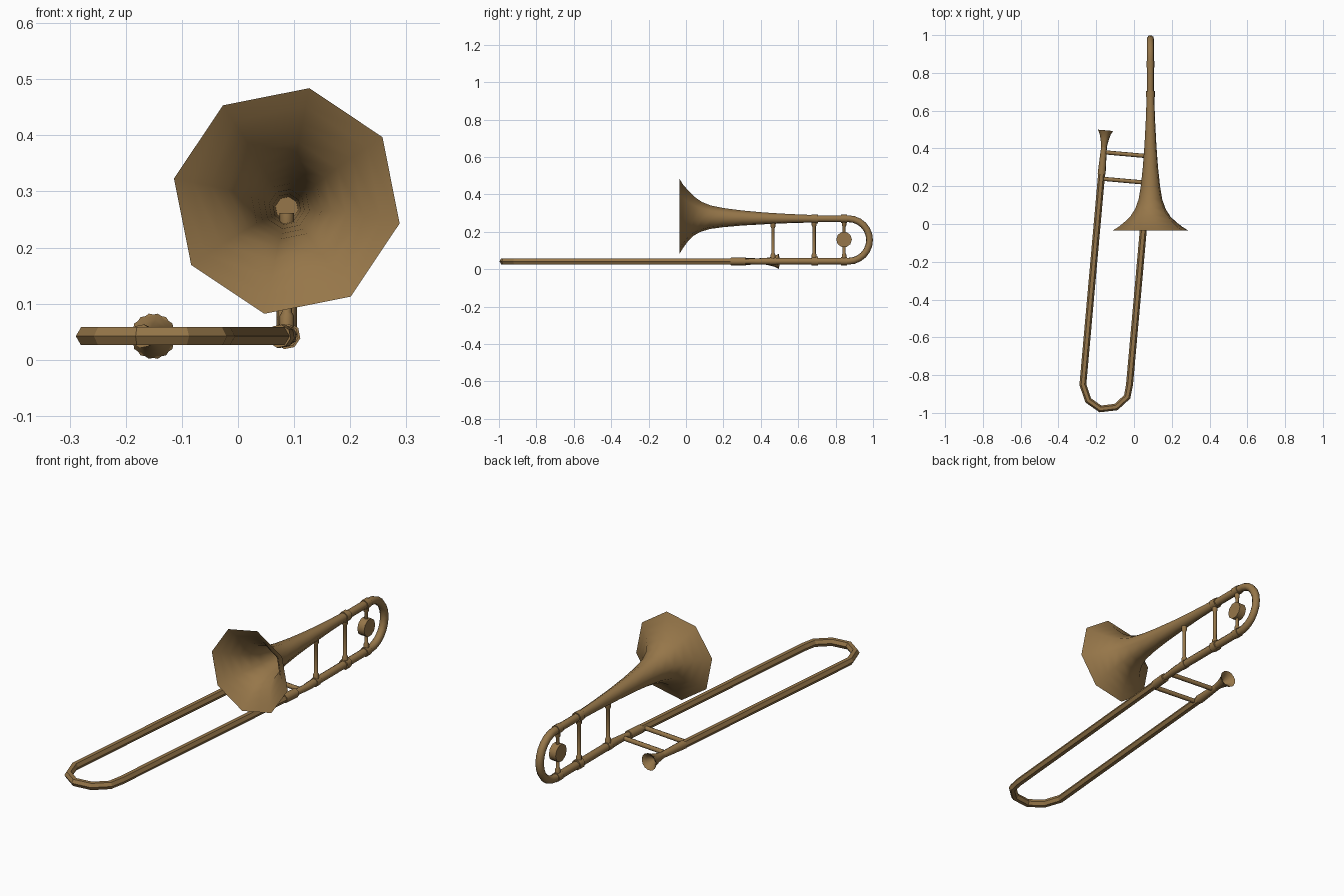
import bpy, bmesh, math
from mathutils import Vector

if "Cube" in bpy.data.objects:
    bpy.data.objects.remove(bpy.data.objects["Cube"])

brass = bpy.data.materials.new("aged brass")
brass.diffuse_color = (0.305, 0.182, 0.067, 1)
brass.use_nodes = True
brass.node_tree.nodes["Principled BSDF"].inputs["Base Color"].default_value = brass.diffuse_color


def sweep(name, pts, radii, sides=8, phase=0.0, smooth=True, caps=(True, True), side_axis=(1, 0, 0)):
    """Tube through pts with a radius per point and mitred corners."""
    pts = [Vector(p) for p in pts]
    if not isinstance(radii, (list, tuple)):
        radii = [radii] * len(pts)
    bm = bmesh.new()
    rings = []
    for i, p in enumerate(pts):
        a = (p - pts[i - 1]).normalized() if i else None
        b = (pts[i + 1] - p).normalized() if i < len(pts) - 1 else None
        t = ((a or b) + (b or a)).normalized()
        u = Vector(side_axis)
        u = (u - t * u.dot(t)).normalized()
        v = u.cross(t)
        ring = []
        for k in range(sides):
            ang = phase + 2 * math.pi * k / sides
            ring.append(bm.verts.new(p + radii[i] * (u * math.cos(ang) + v * math.sin(ang))))
        rings.append(ring)
    for r0, r1 in zip(rings, rings[1:]):
        for k in range(sides):
            n = (k + 1) % sides
            bm.faces.new((r0[k], r1[k], r1[n], r0[n]))
    if caps[0]:
        bm.faces.new(rings[0])
    if caps[1]:
        bm.faces.new(rings[-1][::-1])
    bmesh.ops.recalc_face_normals(bm, faces=bm.faces)
    me = bpy.data.meshes.new(name)
    bm.to_mesh(me)
    bm.free()
    me.materials.append(brass)
    ob = bpy.data.objects.new(name, me)
    bpy.context.collection.objects.link(ob)
    if smooth:
        bpy.ops.object.select_all(action='DESELECT')
        ob.select_set(True)
        bpy.context.view_layer.objects.active = ob
        bpy.ops.object.shade_smooth_by_angle(angle=math.radians(58))
    return ob


X, LOW, HIGH = 0.087, 0.043, 0.270     # tuning section plane and tube heights
SLOPE = 0.089                          # sideways lean of the slide
PH = math.radians(33.75)


def left(y):
    return (-0.195 + SLOPE * y, y, LOW - 0.001)


def right(y):
    return (0.052 + SLOPE * y, y, LOW - 0.001)


# Flared bell, open at the mouth: y, centre height, radius
bell = [(-0.035, .283, .205), (-0.015, .283, .172), (0.01, .283, .140), (0.04, .282, .108),
        (0.08, .280, .082), (0.13, .278, .064), (0.2, .276, .052), (0.3, .274, .041),
        (0.42, .272, .032), (0.55, .271, .025), (0.69, .270, .020)]
sweep("bell", [(X, y, z) for y, z, r in bell], [r for y, z, r in bell],
      phase=PH, caps=(False, False))

# Tuning bow and lower tube, bending into the slide direction
mid, rad = (HIGH + LOW) / 2, (HIGH - LOW) / 2
path = [(X, 0.69, HIGH)]
for i in range(13):
    a = math.pi / 2 - math.pi * i / 12
    path.append((X, 0.868 + rad * math.cos(a), mid + rad * math.sin(a)))
path += [(X, 0.42, LOW), right(0.39), right(0.30)]
sweep("tuning_bow", path, [.0185] * (len(path) - 2) + [.017, .014], phase=PH)

# Collars on the tubes
for z in (HIGH, LOW):
    sweep("brace_collar", [(X, 0.672, z), (X, 0.705, z)], 0.0245, phase=PH)
    sweep("weight_collar", [(X, 0.828, z), (X, 0.862, z)], 0.022, phase=PH)
sweep("slide_collar", [right(0.24), right(0.32)], 0.021, phase=PH)
sweep("lower_brace_collar", [(X, 0.45, LOW), (X, 0.48, LOW)], 0.021, phase=PH)

# Vertical braces with flared feet
for y, top, r in ((0.465, 0.262, .009), (0.685, HIGH, .009), (0.845, HIGH, .008)):
    heights = [LOW, LOW + .035, LOW + .042, top - .042, top - .035, top]
    sweep("upright_brace", [(X, y, z) for z in heights],
          [r + .004, r + .004, r, r, r + .004, r + .004])

# Round balance weight
sweep("balance_weight", [(X - .018, .845, .159), (X + .018, .845, .159)], 0.042,
      sides=10, side_axis=(0, 1, 0))

# Hand slide with a faceted end bow
slide = [right(0.25), right(-0.85), (-0.036, -0.915, .042), (-0.095, -0.969, .042),
         (-0.178, -0.979, .042), (-0.242, -0.934, .042), left(-0.85), left(0.29)]
for i, name in ((0, "slide"),):
    sweep(name, slide, 0.0185, sides=6, smooth=False, side_axis=(0, 0, 1), phase=math.pi / 6)

# Slide cross braces
for y in (0.24, 0.38):
    end = Vector(left(y))
    sweep("cross_brace", [end, end + Vector((0.247, -0.022, 0))], 0.011,
          side_axis=(0, 0, 1))

# Mouthpiece receiver and hollow mouthpiece
sweep("mouthpiece_receiver", [left(.265), left(.35), left(.385), left(.415)],
      [.0215, .018, .0165, .015], phase=PH)
cup = [(.40, .0145), (.425, .018), (.45, .023), (.475, .030), (.496, .041), (.485, .027), (.46, .009)]
sweep("mouthpiece", [left(y) for y, r in cup[:5]], [r for y, r in cup[:5]],
      phase=PH, caps=(True, False))
sweep("mouthpiece_cup", [left(y) for y, r in cup[4:]], [r for y, r in cup[4:]],
      phase=PH, caps=(False, True))
